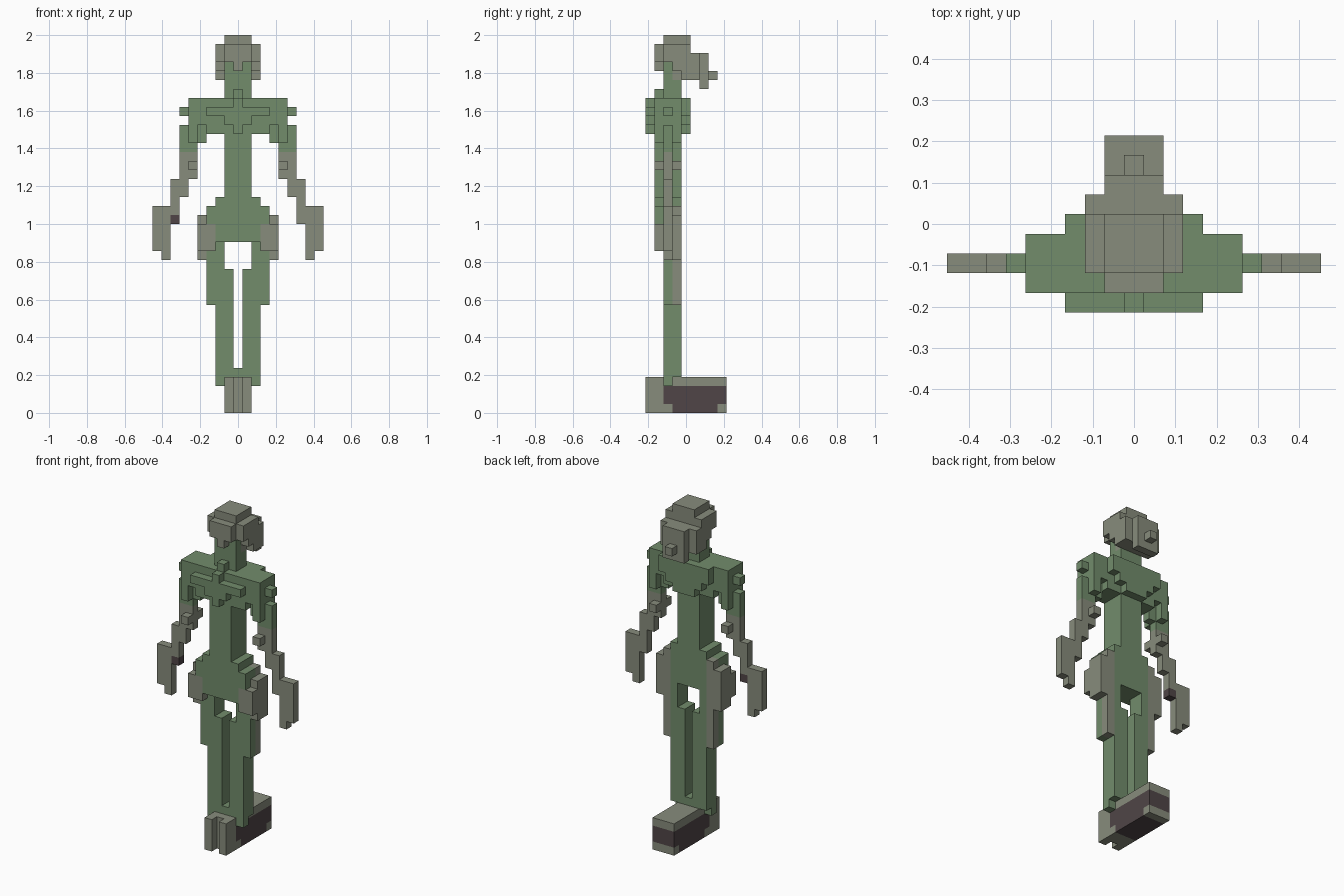
import bpy, bmesh, math
from mathutils import Vector

if "Cube" in bpy.data.objects:
    bpy.data.objects.remove(bpy.data.objects["Cube"])

U = 2 / 42          # size of one cube
grid = {}           # cell -> part name; later parts replace earlier ones
part_mats = {}


def material(name, rgb):
    m = bpy.data.materials.new(name)
    m.diffuse_color = (*rgb, 1)
    m.use_nodes = True
    m.node_tree.nodes["Principled BSDF"].inputs["Base Color"].default_value = m.diffuse_color
    return m


green = material("moss_green", (0.168, 0.262, 0.148))
gray = material("warm_gray", (0.245, 0.262, 0.202))
brown = material("dark_brown", (0.080, 0.060, 0.063))


def part(name, mat, boxes, mirror=True):
    """Fill inclusive cell ranges (x0, x1, y0, y1, z0, z1), mirrored in x."""
    part_mats[name] = mat
    for x0, x1, y0, y1, z0, z1 in boxes:
        for x in range(x0, x1 + 1):
            for y in range(y0, y1 + 1):
                for z in range(z0, z1 + 1):
                    grid[x, y, z] = name
                    if mirror:
                        grid[-x, y, z] = name


# Head, face and hair
part("neck", green, [(0, 1, -2, -1, 35, 38), (0, 0, -3, -3, 35, 35)])
part("head", gray, [(0, 1, -2, 0, 39, 41), (0, 1, -1, 1, 37, 39),
                    (2, 2, -2, 0, 39, 40), (2, 2, -1, 1, 38, 39),
                    (2, 2, 0, 1, 37, 38)])
part("fringe", gray, [(0, 1, -3, -3, 39, 40), (0, 0, -3, -3, 38, 38)])
part("back_hair", gray, [(0, 1, 1, 2, 37, 39), (0, 1, 2, 2, 36, 36),
                         (0, 0, 3, 3, 37, 37)])

# Torso
part("chest", green, [(0, 5, -3, -1, 32, 34), (0, 3, -3, -1, 31, 31)])
part("chest_plate", green, [(0, 3, -4, -4, 33, 33), (0, 1, -4, -4, 32, 32),
                            (0, 0, -4, -4, 31, 34)])
part("back_plate", green, [(0, 3, 0, 0, 33, 34), (0, 2, 0, 0, 32, 32),
                           (0, 1, 0, 0, 31, 31)])
part("shoulder_knob", green, [(6, 6, -2, -2, 33, 33)])
part("waist", green, [(0, 1, -3, -1, 19, 30), (2, 2, -3, -1, 19, 23),
                      (3, 3, -3, -1, 20, 22)])

# Arms
part("upper_arm", green, [(5, 6, -2, -2, 29, 31), (4, 4, -2, -2, 30, 31),
                          (5, 5, -3, -1, 30, 31)])
part("elbow", gray, [(5, 6, -2, -2, 26, 28), (5, 5, -3, -1, 27, 27)])
part("forearm", gray, [(6, 7, -2, -2, 24, 25), (7, 7, -2, -2, 21, 23)])
part("hand", gray, [(8, 9, -2, -2, 18, 22), (8, 8, -2, -2, 17, 17)])
part("wrist_patch", brown, [(-7, -7, -2, -2, 21, 21)], mirror=False)

# Legs
part("leg", green, [(1, 2, -2, -1, 4, 15), (2, 3, -2, -1, 12, 19),
                    (0, 1, -2, -1, 4, 4)])
part("hip_pad", gray, [(4, 4, -2, -1, 17, 21), (3, 3, -3, -1, 18, 20),
                       (3, 3, -1, -1, 18, 22), (4, 4, -3, -3, 18, 20)])
part("thigh_strap", gray, [(3, 3, -1, -1, 12, 17)])
part("ankle_knob", green, [(2, 2, -2, -2, 3, 3)])

# Shoes
part("shoe", gray, [(0, 1, -2, 4, 0, 3), (1, 1, -4, -3, 0, 3),
                    (0, 0, -3, -3, 0, 3)])
part("shoe_band", brown, [(0, 1, -2, 4, 1, 2), (0, 1, -1, 3, 0, 0)])

# Build each part from the exposed sides of its cells
for name, mat in part_mats.items():
    bm = bmesh.new()
    corners = {}
    for cell in [c for c, n in grid.items() if n == name]:
        for axis in range(3):
            for sign in (-1, 1):
                step = [0, 0, 0]
                step[axis] = sign
                if tuple(a + b for a, b in zip(cell, step)) in grid:
                    continue
                ring = []
                for s, t in ((-1, -1), (1, -1), (1, 1), (-1, 1))[::sign]:
                    off = [0, 0, 0]
                    off[axis], off[(axis + 1) % 3], off[(axis + 2) % 3] = sign, s, t
                    key = tuple(2 * a + b for a, b in zip(cell, off))
                    if key not in corners:
                        p = Vector(key) * U / 2
                        p.z += U / 2
                        corners[key] = bm.verts.new(p)
                    ring.append(corners[key])
                bm.faces.new(ring)
    bmesh.ops.dissolve_limit(bm, angle_limit=math.radians(1),
                             verts=bm.verts[:], edges=bm.edges[:])
    mesh = bpy.data.meshes.new(name)
    bm.to_mesh(mesh)
    bm.free()
    mesh.materials.append(mat)
    bpy.context.collection.objects.link(bpy.data.objects.new(name, mesh))
